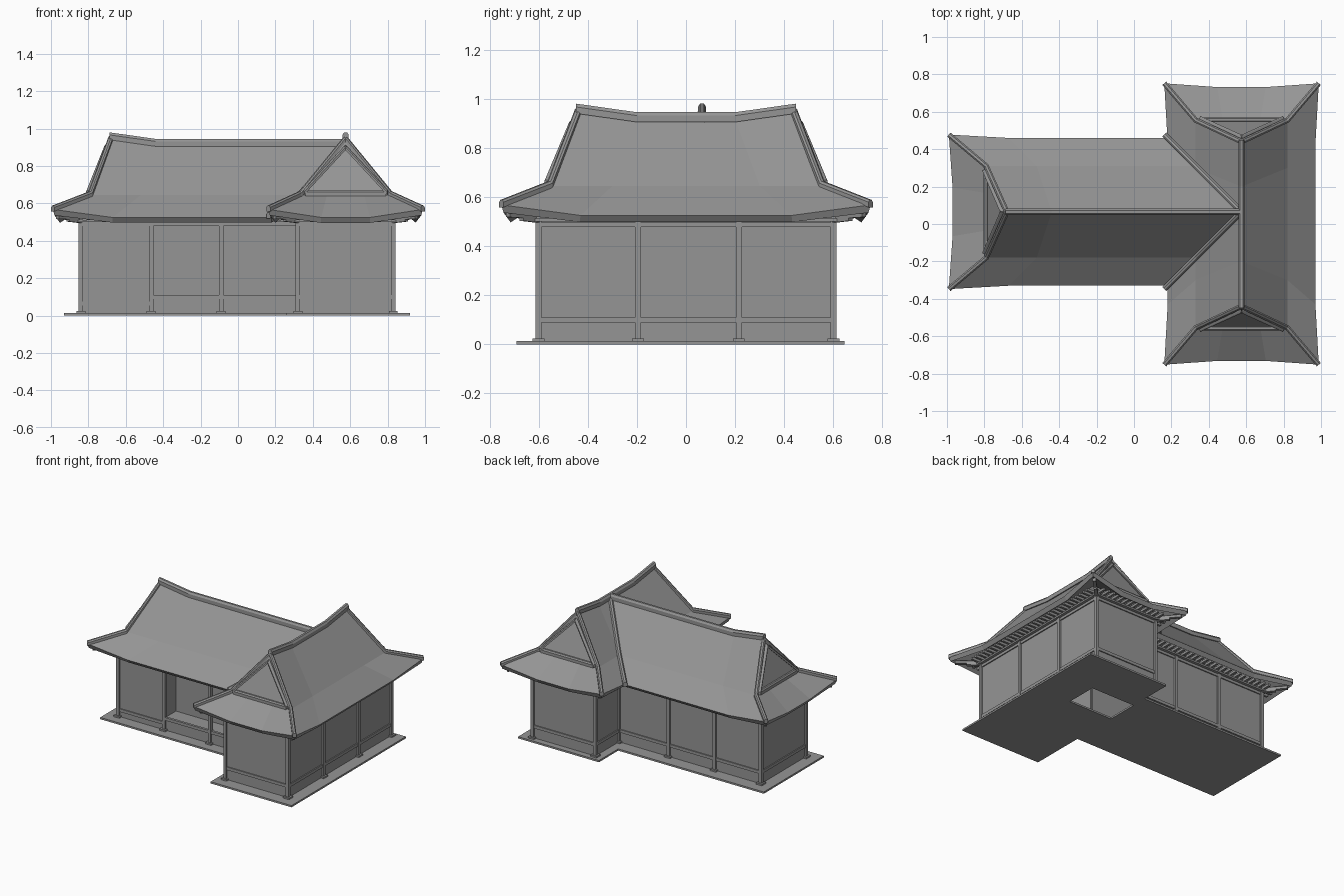
import bpy, bmesh
from mathutils import Vector

cube = bpy.data.objects.get("Cube")
if cube:
    bpy.data.objects.remove(cube)

grey = bpy.data.materials.new("stone_grey")
grey.use_nodes = True
grey.diffuse_color = (0.3, 0.3, 0.3, 1)
grey.node_tree.nodes["Principled BSDF"].inputs["Base Color"].default_value = (0.3, 0.3, 0.3, 1)


def finish(name, bm):
    bmesh.ops.remove_doubles(bm, verts=bm.verts, dist=0.0001)
    me = bpy.data.meshes.new(name)
    bm.to_mesh(me)
    bm.free()
    me.materials.append(grey)
    ob = bpy.data.objects.new(name, me)
    bpy.context.collection.objects.link(ob)
    return ob


def hexa(bm, low, high):
    """Solid between two matching quads."""
    a = [bm.verts.new(p) for p in low]
    b = [bm.verts.new(p) for p in high]
    faces = [bm.faces.new(a), bm.faces.new(b)]
    for i in range(4):
        j = (i + 1) % 4
        faces.append(bm.faces.new((a[i], a[j], b[j], b[i])))
    bmesh.ops.recalc_face_normals(bm, faces=faces)


def box(bm, x0, x1, y0, y1, z0, z1):
    ring = [(x0, y0), (x1, y0), (x1, y1), (x0, y1)]
    hexa(bm, [(x, y, z0) for x, y in ring], [(x, y, z1) for x, y in ring])


def sweep(name, pts, w, h):
    """Ridge tile: rounded-top section swept along a path."""
    pts = [Vector(p) for p in pts]
    section = [(-w, -0.01), (-w, h * 0.55), (-w * 0.45, h), (w * 0.45, h), (w, h * 0.55), (w, -0.01)]
    bm = bmesh.new()
    rings = []
    for i, p in enumerate(pts):
        d = pts[min(i + 1, len(pts) - 1)] - pts[max(i - 1, 0)]
        side = Vector((-d.y, d.x, 0)).normalized()
        rings.append([bm.verts.new(p + side * s + Vector((0, 0, t))) for s, t in section])
    n = len(section)
    for a, b in zip(rings, rings[1:]):
        for i in range(n):
            bm.faces.new((a[i], a[(i + 1) % n], b[(i + 1) % n], b[i]))
    bm.faces.new(rings[0])
    bm.faces.new(rings[-1])
    bmesh.ops.recalc_face_normals(bm, faces=bm.faces)
    return finish(name, bm)


# Roof dimensions shared by both wings
RIDGE, TIP, BREAK, EAVE, CORNER = 0.915, 0.95, 0.645, 0.525, 0.568
UB, UE, UC = 0.245, 0.395, 0.413
WX, MY = 0.575, 0.065          # ridge lines of the side wing and main hall


def wing_map(u, v, z):
    return (WX + u, v, z)


def main_map(u, v, z):
    return (v, MY + u, z)


def roof(name, to, rv, bv, ev, ends):
    """Hip-and-gable roof; ends lists the indices of the gabled ends."""
    bm = bmesh.new()

    def face(*pts):
        f = bm.faces.new([bm.verts.new(to(*p)) for p in pts])
        f.normal_update()
        if f.normal.z < 0:
            f.normal_flip()

    def ridge(i):
        return (0, rv[i], TIP if i in ends else RIDGE)

    for s in (-1, 1):
        def brk(i):
            return (s * UB, bv[i], BREAK)

        def eave(i):
            return (s * UC, ev[i], CORNER) if i in ends else (s * UE, ev[i], EAVE)
        for i in range(3):
            face(ridge(i), ridge(i + 1), brk(i + 1), brk(i))
            face(brk(i), brk(i + 1), eave(i + 1), eave(i))
    for e in ends:
        out = 1 if e else -1
        inner = [(u, bv[e], BREAK) for u in (-UB, -0.1, 0.1, UB)]
        outer = [(-UC, ev[e], CORNER), (-0.13, ev[e] - out * 0.02, EAVE),
                 (0.13, ev[e] - out * 0.02, EAVE), (UC, ev[e], CORNER)]
        for i in range(3):
            face(inner[i], inner[i + 1], outer[i + 1], outer[i])
        face(*inner, ridge(e))
    ob = finish(name, bm)
    solid = ob.modifiers.new("thickness", 'SOLIDIFY')
    solid.thickness = 0.034
    solid.offset = -1
    # Ridge, verge, hip and gable trim
    sweep(name + "_ridge", [to(0, v + (0.008 * (1 if i else -1) if i in ends else 0),
                               (TIP if i in ends else RIDGE)) for i, v in enumerate(rv)], 0.017, 0.03)
    for e in ends:
        out = 1 if e else -1
        for s in (-1, 1):
            sweep(name + "_hip", [to(0, rv[e], TIP - 0.005), to(s * UB, bv[e], BREAK),
                                  to(s * UC, ev[e], CORNER)], 0.014, 0.02)
            sweep(name + "_barge", [to(0, rv[e] + out * 0.025, TIP - 0.05),
                                    to(s * 0.225, bv[e] + out * 0.012, BREAK + 0.012)], 0.011, 0.012)
        sweep(name + "_gable_beam", [to(s * 0.215, bv[e] + out * 0.002, BREAK + 0.005) for s in (-1, 1)], 0.013, 0.02)


roof("wing_roof", wing_map, (-0.44, -0.2, 0.2, 0.44), (-0.555, -0.3, 0.3, 0.555),
     (-0.752, -0.43, 0.43, 0.752), (0, 3))
roof("main_roof", main_map, (-0.68, -0.44, 0, WX), (-0.79, -0.52, 0, WX - UB),
     (-0.99, -0.67, 0, WX - UE), (0,))
for s in (-1, 1):
    sweep("valley_tile", [(WX, MY, RIDGE), (WX - UB, MY + s * UB, BREAK),
                          (WX - UC, MY + s * UC, EAVE + 0.005)], 0.015, 0.022)

# L-shaped floor slab with an opening
xs = (-0.93, 0.26, 0.62, 0.92)
ys = (-0.69, -0.28, 0.07, 0.305, 0.42, 0.645)
bm = bmesh.new()
for i in range(3):
    for j in range(5):
        if (i > 0 or 1 <= j <= 3) and (i, j) != (1, 2):
            bm.faces.new([bm.verts.new((x, y, 0.013)) for x, y in
                          ((xs[i], ys[j]), (xs[i + 1], ys[j]), (xs[i + 1], ys[j + 1]), (xs[i], ys[j + 1]))])
slab = finish("floor_slab", bm)
slab.modifiers.new("thickness", 'SOLIDIFY').thickness = 0.013

# Walls: posts, rails, panels and rafters
X0, X1, X2 = -0.84, 0.32, 0.83
Y0, Y1, F, B = -0.6, 0.6, -0.195, 0.325
posts = bmesh.new()
rails = bmesh.new()
panels = bmesh.new()
rafters = bmesh.new()


def wall(along, at, out, stations, open_bays=(), low=0.1):
    """Framed wall along one axis, facing the out direction."""
    def put(bm, a, b, c, d, z0, z1):
        c, d = sorted((at + c * out, at + d * out))
        box(bm, *((a, b, c, d) if along == 'x' else (c, d, a, b)), z0, z1)

    for p in stations:
        put(posts, p - 0.012, p + 0.012, -0.012, 0.012, 0.01, 0.5)
        put(posts, p - 0.024, p + 0.024, -0.024, 0.024, 0.01, 0.024)
    for i, (a, b) in enumerate(zip(stations, stations[1:])):
        put(rails, a, b, -0.01, 0.008, 0.478, 0.497)
        rail = low if i or along == 'y' else low - 0.035 if len(stations) > 2 and out < 0 else low
        put(rails, a, b, -0.01, 0.008, rail - 0.012, rail + 0.01)
        if i in open_bays:
            put(panels, a, b, -0.01, 0, 0.013, rail)
            put(panels, a, b, -0.01, 0, 0.49, 0.56)
        else:
            put(panels, a, b, -0.01, 0, 0.013, 0.56)
    first, last = stations[0], stations[-1]
    put(rails, first - 0.03, last + 0.03, -0.01, 0.025, 0.5, 0.512)
    n = int((last - first) / 0.04)
    for i in range(n + 1):
        c = first + (last - first) * i / n
        put(rafters, c - 0.008, c + 0.008, 0, 0.085, 0.512, 0.53)


wall('x', F, -1, (X0, -0.465, -0.09, X1), open_bays=(1, 2))
wall('x', B, 1, (X0, -0.465, -0.09, X1))
wall('y', X0, -1, (F, B))
wall('y', X2, 1, (Y0, F, 0.215, Y1))
wall('x', Y0, -1, (X1, X2))
wall('x', Y1, 1, (X1, X2))
wall('y', X1, -1, (Y0, F))
wall('y', X1, -1, (B, Y1))
# Porch recess behind the open bays
PB = -0.06
box(panels, -0.465, X1, PB, PB + 0.01, 0.013, 0.56)
box(panels, -0.475, -0.465, F, PB, 0.013, 0.56)
box(panels, X1, X1 + 0.01, F, PB, 0.013, 0.56)
box(panels, -0.465, X1, F, PB, 0.085, 0.1)
box(panels, -0.465, X1, F, PB, 0.49, 0.5)
finish("wall_posts", posts)
finish("wall_rails", rails)
finish("wall_panels", panels)
finish("eave_rafters", rafters)

# Stepped hip rafters under the roof corners
corners = [(x, y, sx, sy) for x, sx in ((X1, -1), (X2, 1)) for y, sy in ((Y0, -1), (Y1, 1))]
corners += [(X0, F, -1, -1), (X0, B, -1, 1)]
for x, y, sx, sy in corners:
    for reach, z in ((0.07, 0.505), (0.125, 0.52)):
        sweep("hip_rafter", [(x, y, z), (x + sx * reach, y + sy * reach, z + 0.008)], 0.011, 0.014)
